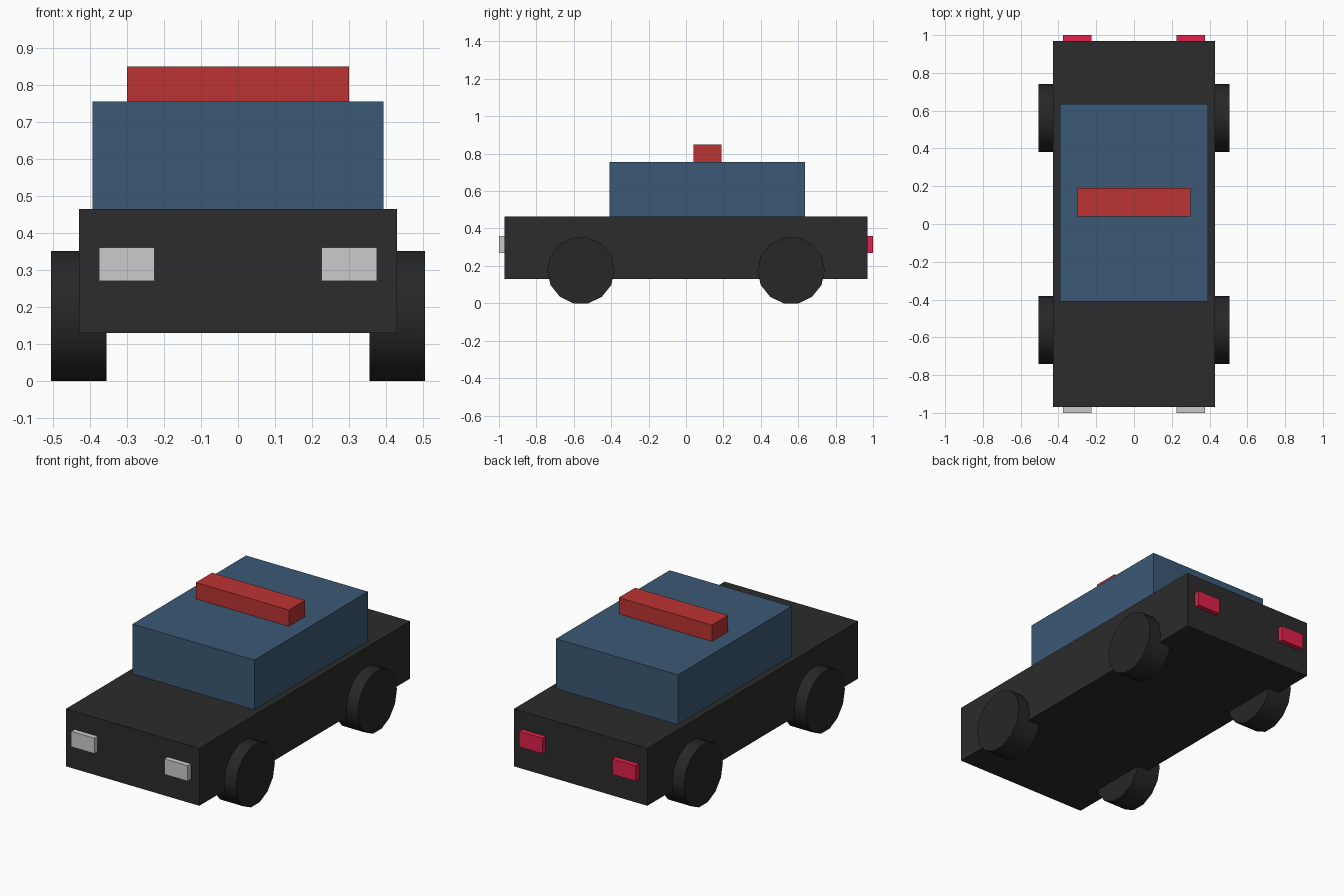
import bpy
from math import radians

if "Cube" in bpy.data.objects:
    bpy.data.objects.remove(bpy.data.objects["Cube"])


def material(name, rgb):
    mat = bpy.data.materials.new(name)
    mat.diffuse_color = (*rgb, 1)
    mat.use_nodes = True
    mat.node_tree.nodes["Principled BSDF"].inputs["Base Color"].default_value = mat.diffuse_color
    return mat


BLACK = material("black_paint", (0.025, 0.025, 0.025))
RUBBER = material("rubber", (0.02, 0.02, 0.02))
BLUE = material("blue_glass", (0.045, 0.1, 0.18))
RED = material("red_beacon", (0.5, 0.033, 0.033))
TAIL = material("tail_red", (0.75, 0.015, 0.07))


def box(name, x, y, z, mat=None):
    """Box from (min, max) ranges along each axis."""
    ranges = (x, y, z)
    bpy.ops.mesh.primitive_cube_add(size=1, location=[(a + b) / 2 for a, b in ranges])
    obj = bpy.context.object
    obj.name = name
    obj.scale = [b - a for a, b in ranges]
    bpy.ops.object.transform_apply(location=False, rotation=False, scale=True)
    if mat:
        obj.data.materials.append(mat)
    return obj


def wheel(name, x, y):
    bpy.ops.mesh.primitive_cylinder_add(vertices=14, radius=0.18, depth=0.15,
                                        location=(x, y, 0.1755),
                                        rotation=(0, radians(90), 0))
    obj = bpy.context.object
    obj.name = name
    obj.data.materials.append(RUBBER)
    bpy.ops.object.shade_smooth_by_angle(angle=radians(30))


# Body, cabin and roof light bar
box("body", (-0.43, 0.43), (-0.97, 0.97), (0.13, 0.465), BLACK)
box("cabin", (-0.393, 0.393), (-0.41, 0.635), (0.465, 0.755), BLUE)
box("light_bar", (-0.3, 0.3), (0.04, 0.19), (0.755, 0.85), RED)

# Lamps and wheels on both sides
for side, s in (("left", -1), ("right", 1)):
    lamp_x = sorted((s * 0.225, s * 0.375))
    box(f"headlight_{side}", lamp_x, (-1.0, -0.97), (0.27, 0.36))
    box(f"tail_light_{side}", lamp_x, (0.97, 1.0), (0.27, 0.36), TAIL)
    wheel(f"front_wheel_{side}", s * 0.43, -0.562)
    wheel(f"rear_wheel_{side}", s * 0.43, 0.562)
